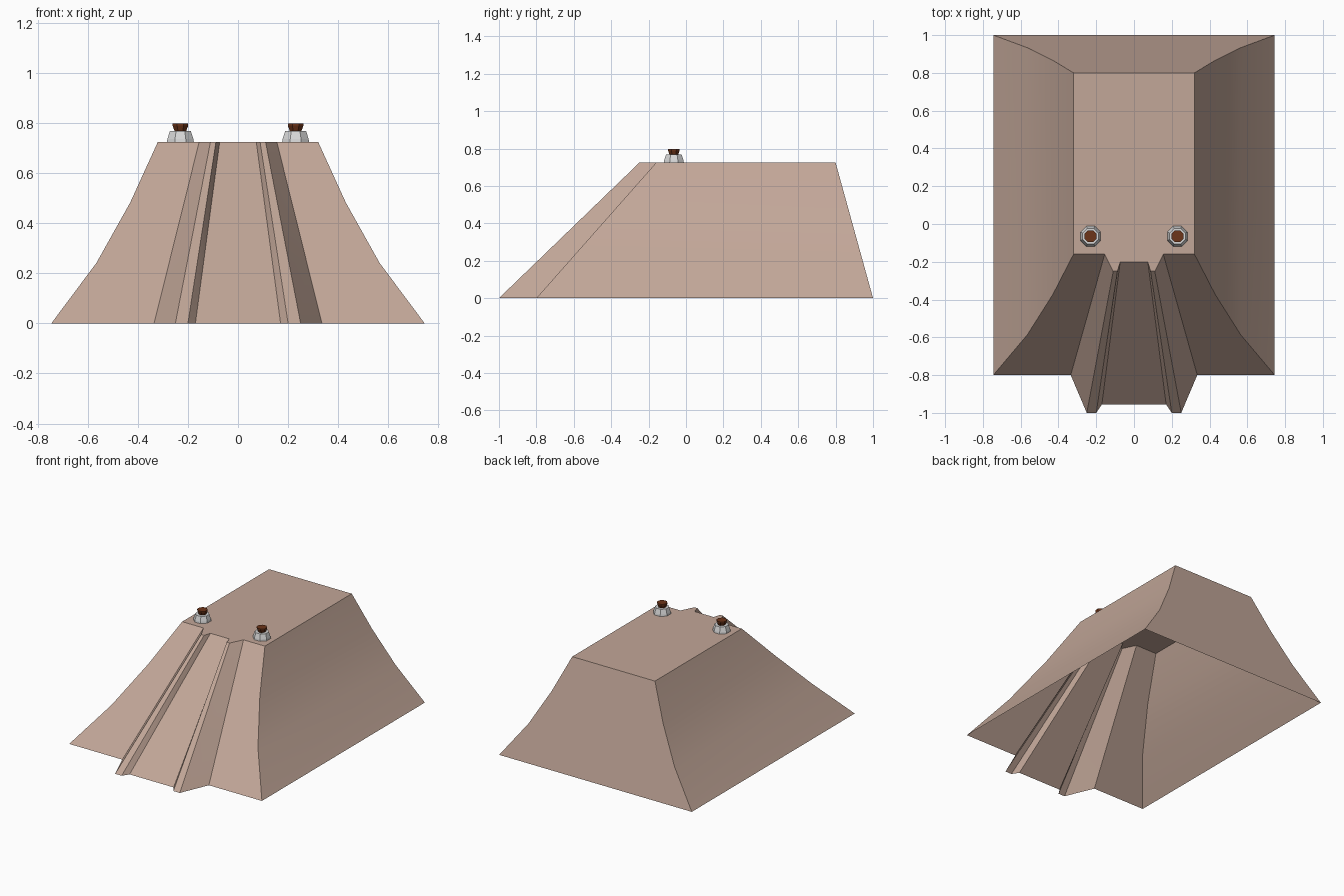
import bpy, bmesh, math

if "Cube" in bpy.data.objects:
    bpy.data.objects.remove(bpy.data.objects["Cube"])

H = 0.724


def material(name, rgb):
    m = bpy.data.materials.new(name)
    m.diffuse_color = (*rgb, 1.0)
    m.use_nodes = True
    m.node_tree.nodes["Principled BSDF"].inputs["Base Color"].default_value = m.diffuse_color
    return m


CLAY = material("clay", (0.54, 0.385, 0.315))
PALE = material("pale_grey", (0.68, 0.68, 0.68))
RUST = material("rust_brown", (0.15, 0.035, 0.01))


def finish(name, bm, mat, angle=None):
    bmesh.ops.remove_doubles(bm, verts=bm.verts, dist=1e-5)
    mesh = bpy.data.meshes.new(name)
    bm.to_mesh(mesh)
    bm.free()
    mesh.materials.append(mat)
    ob = bpy.data.objects.new(name, mesh)
    bpy.context.collection.objects.link(ob)
    if angle:
        bpy.ops.object.select_all(action='DESELECT')
        bpy.context.view_layer.objects.active = ob
        ob.select_set(True)
        bpy.ops.object.shade_smooth_by_angle(angle=math.radians(angle))
    return ob


# Mound: open-bottomed shell lofted through four rings, flared sides, ribbed front
foot = [(0.335, -0.8), (0.25, -1.0), (0.2, -1.0), (0.17, -0.955)]
crown = [(0.155, -0.16), (0.11, -0.25), (0.088, -0.25), (0.073, -0.2)]
flare = [0.745, 0.565, 0.43, 0.32]

bm = bmesh.new()
rings = []
for i, w in enumerate(flare):
    t = i / 3
    half = [(w, 1 - 0.2 * t), (w, -0.8 + 0.64 * t)]
    half += [(a + (c - a) * t, b + (d - b) * t)
             for (a, b), (c, d) in zip(foot, crown)]
    outline = half + [(-x, y) for x, y in reversed(half)]
    rings.append([bm.verts.new((x, y, H * t)) for x, y in outline])
n = len(rings[0])
for low, high in zip(rings, rings[1:]):
    for j in range(n):
        k = (j + 1) % n
        bm.faces.new((low[k], low[j], high[j], high[k]))
bm.faces.new(list(reversed(rings[-1])))
finish("mound", bm, CLAY, 20)


# Turned parts of the two knobs, from (radius, height) profiles
def lathe(name, cx, cy, profile, mat, sides=8):
    bm = bmesh.new()
    loops = []
    for r, z in profile:
        loops.append([bm.verts.new((cx + r * math.cos((i + 0.5) * math.tau / sides),
                                    cy + r * math.sin((i + 0.5) * math.tau / sides), z))
                      for i in range(sides)])
    for a, b in zip(loops, loops[1:]):
        for i in range(sides):
            k = (i + 1) % sides
            bm.faces.new((a[i], a[k], b[k], b[i]))
    bm.faces.new(loops[-1])
    return finish(name, bm, mat)


for side, s in (("left", -1), ("right", 1)):
    x, y = s * 0.23, -0.065
    lathe(side + "_knob_base", x, y,
          [(0.058, H), (0.056, H + 0.012), (0.045, H + 0.044), (0.025, H + 0.044)], PALE)
    lathe(side + "_knob_cap", x, y,
          [(0.025, H + 0.043), (0.034, H + 0.066), (0.034, H + 0.074)], RUST)
